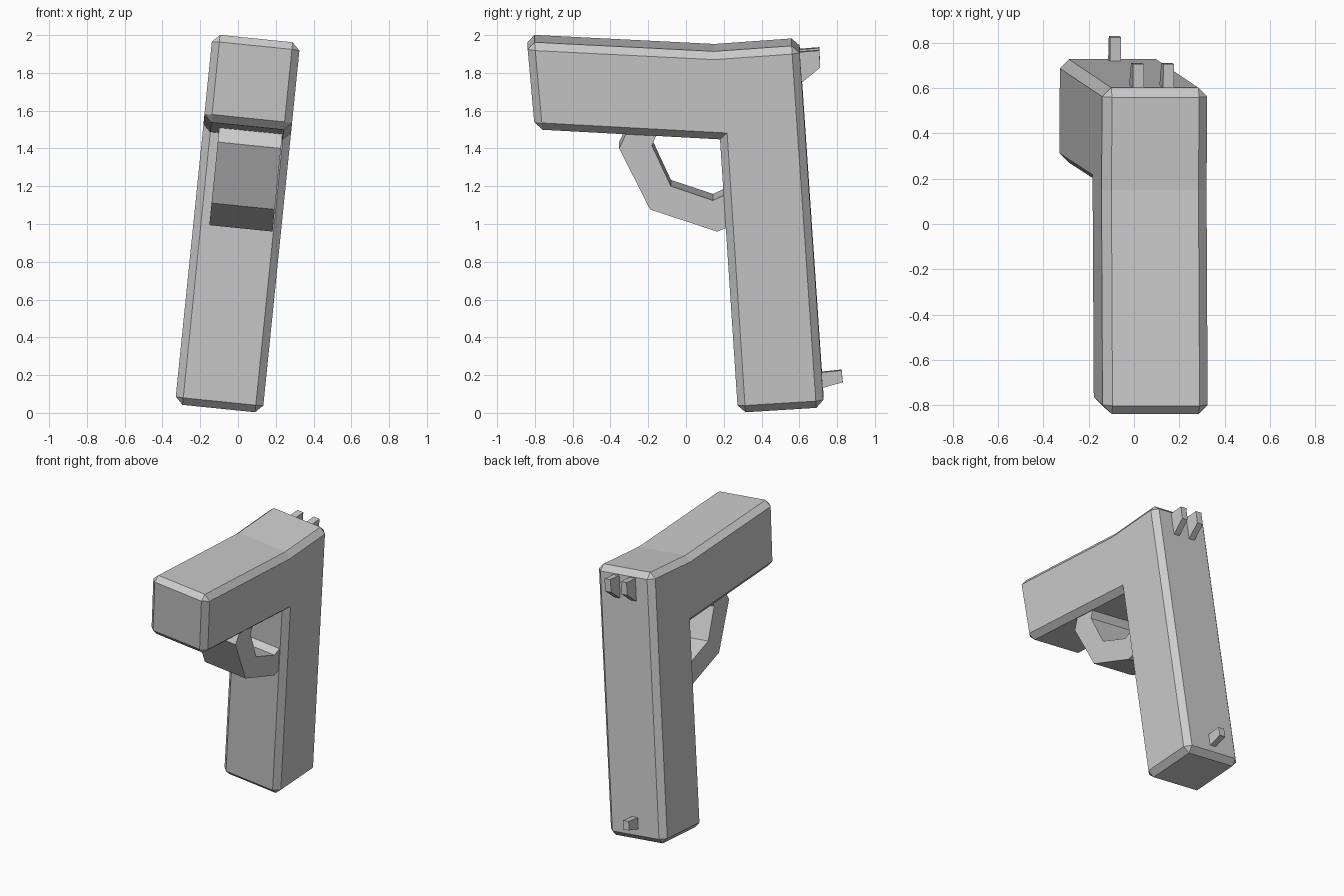
import bpy, bmesh, math
from mathutils import Matrix

if "Cube" in bpy.data.objects:
    bpy.data.objects.remove(bpy.data.objects["Cube"])

LEAN = math.radians(5.8)
PLACE = Matrix.Translation((-0.104, 0, 0)) @ Matrix.Rotation(LEAN, 4, 'Y')


def extruded(name, profile, half, x=0.0, chamfer=0.0):
    """Extrude a (y, z) outline sideways; z is as seen on the near (+x) face."""
    near = x + half
    pts = [(y, (z + near * math.sin(LEAN)) / math.cos(LEAN)) for y, z in profile]
    bm = bmesh.new()
    face = bm.faces.new([bm.verts.new((x - half, y, z)) for y, z in pts])
    ext = bmesh.ops.extrude_face_region(bm, geom=[face])
    moved = [g for g in ext["geom"] if isinstance(g, bmesh.types.BMVert)]
    bmesh.ops.translate(bm, verts=moved, vec=(2 * half, 0, 0))
    if len(bm.faces) == len(profile) + 1:
        # close the starting side if the extrusion consumed it
        bmesh.ops.holes_fill(bm, edges=bm.edges[:], sides=0)
    bmesh.ops.recalc_face_normals(bm, faces=bm.faces[:])
    if chamfer:
        sharp = [e for e in bm.edges if e.calc_face_angle_signed() > 0.5]
        bmesh.ops.bevel(bm, geom=sharp, offset=chamfer, offset_type='OFFSET',
                        segments=1, profile=0.5, affect='EDGES')
        bmesh.ops.recalc_face_normals(bm, faces=bm.faces[:])
    bm.transform(PLACE)
    mesh = bpy.data.meshes.new(name)
    bm.to_mesh(mesh)
    bm.free()
    obj = bpy.data.objects.new(name, mesh)
    bpy.context.collection.objects.link(obj)
    return obj


# L-shaped body: upright handle with forward head, chamfered outer edges
extruded("body", [(0.275, -0.003), (0.73, 0.025), (0.599, 1.942), (0.15, 1.91),
                  (-0.842, 1.96), (-0.80, 1.497), (0.18, 1.444)],
         0.233, chamfer=0.04)

# Guard loop below the head
extruded("guard", [(-0.285, 1.55), (-0.354, 1.40), (-0.19, 1.077), (0.164, 0.96),
                   (0.30, 1.01), (0.27, 1.185), (0.143, 1.125), (-0.08, 1.20),
                   (-0.18, 1.415), (-0.125, 1.55)],
         0.168, x=0.02)

# Pair of upper hooks on the back
for side, x in (("left", -0.072), ("right", 0.062)):
    drop = (0.062 - x) * math.sin(LEAN)
    extruded("hook_" + side,
             [(y, z + drop) for y, z in ((0.57, 1.907), (0.706, 1.918),
                                         (0.71, 1.828), (0.605, 1.742), (0.575, 1.735))],
             0.024, x=x)

# Single lower peg on the back
extruded("lower_peg", [(0.69, 0.211), (0.824, 0.225), (0.83, 0.162),
                       (0.725, 0.133), (0.69, 0.125)], 0.024)
